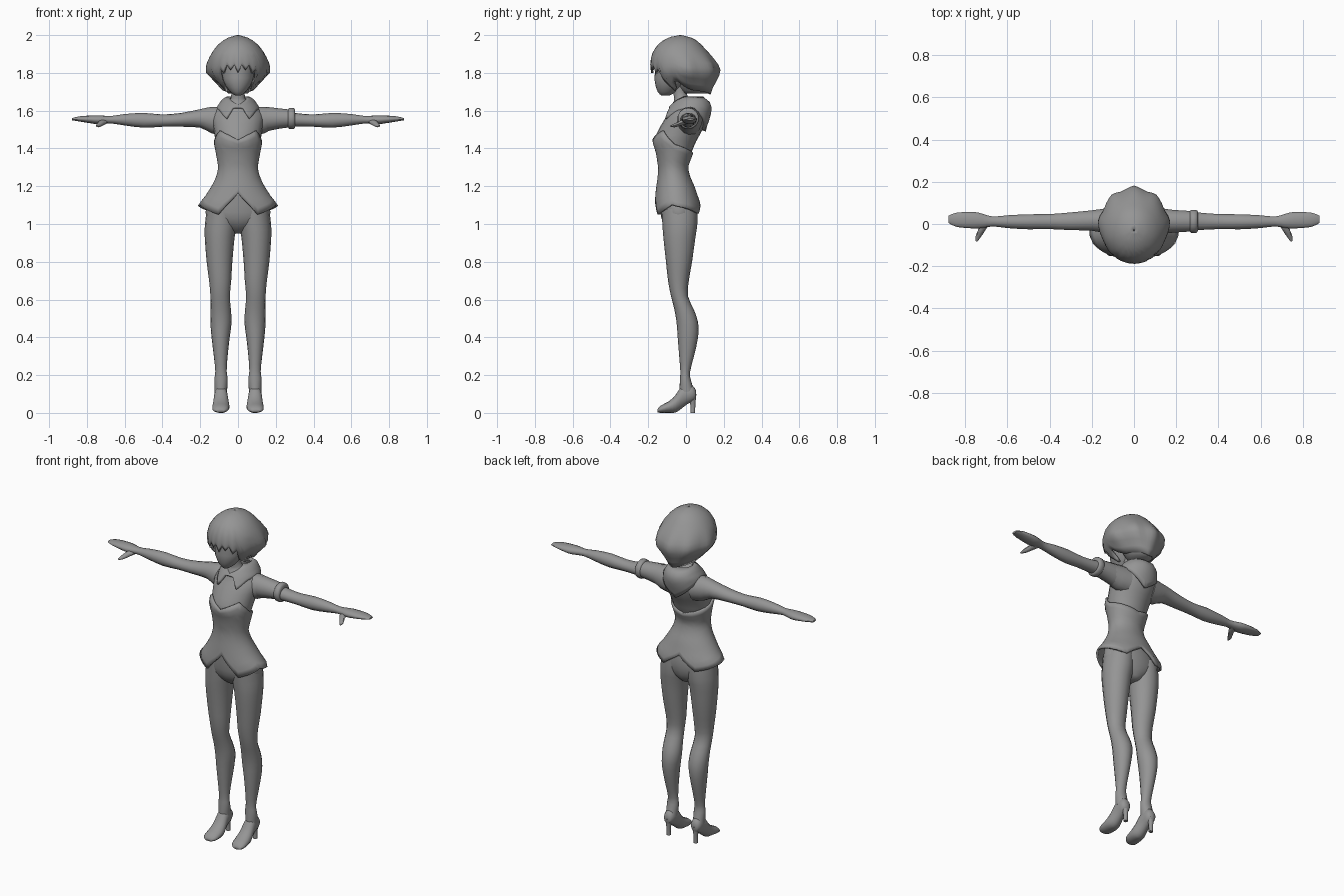
import bpy, bmesh, math

grey = bpy.data.materials.new("plain grey")
grey.diffuse_color = (0.3, 0.3, 0.3, 1)


def lerp_table(table, t):
    """Piecewise-linear lookup in rows of (key, values...)."""
    table = sorted(table)
    if t <= table[0][0]:
        return table[0][1:]
    for r0, r1 in zip(table, table[1:]):
        if t <= r1[0]:
            f = (t - r0[0]) / (r1[0] - r0[0])
            return tuple(a + (b - a) * f for a, b in zip(r0[1:], r1[1:]))
    return table[-1][1:]


def smooth(rows, steps=2):
    """Catmull-Rom resampling of cross-section rows."""
    out = []
    for i in range(len(rows) - 1):
        p = [rows[max(i - 1, 0)], rows[i], rows[i + 1], rows[min(i + 2, len(rows) - 1)]]
        for s in range(steps):
            t = s / steps
            out.append(tuple(0.5 * (2 * b + (c - a) * t + (2 * a - 5 * b + 4 * c - d) * t * t
                                    + (3 * b - a - 3 * c + d) * t ** 3) for a, b, c, d in zip(*p)))
    return out + [tuple(rows[-1])]


def finish(name, bm, mirror=False, thick=0):
    bmesh.ops.recalc_face_normals(bm, faces=bm.faces)
    me = bpy.data.meshes.new(name)
    bm.to_mesh(me)
    bm.free()
    me.materials.append(grey)
    ob = bpy.data.objects.new(name, me)
    bpy.context.collection.objects.link(ob)
    if thick:
        m = ob.modifiers.new("thickness", 'SOLIDIFY')
        m.thickness, m.offset = thick, -1
    if mirror:
        ob.modifiers.new("mirror", 'MIRROR')
    bpy.ops.object.select_all(action='DESELECT')
    ob.select_set(True)
    bpy.context.view_layer.objects.active = ob
    bpy.ops.object.shade_smooth_by_angle(angle=math.radians(50))
    return ob


def skin(bm, rings):
    n = len(rings[0])
    for r0, r1 in zip(rings, rings[1:]):
        for i in range(n):
            j = (i + 1) % n
            bm.faces.new((r0[i], r0[j], r1[j], r1[i]))


def tube(name, axis, rows, n=14, mirror=False):
    """Closed loft along an axis; rows are (position, a_min, a_max, b_min, b_max)."""
    bm = bmesh.new()
    rings = []
    for t, a0, a1, b0, b1 in smooth(rows):
        ring = []
        for i in range(n):
            g = 2 * math.pi * i / n
            a = (a0 + a1) / 2 + (a1 - a0) / 2 * math.sin(g)
            b = (b0 + b1) / 2 - (b1 - b0) / 2 * math.cos(g)
            ring.append(bm.verts.new({'x': (t, a, b), 'y': (a, t, b), 'z': (a, b, t)}[axis]))
        rings.append(ring)
    skin(bm, rings)
    bm.faces.new(rings[0])
    bm.faces.new(rings[-1])
    return finish(name, bm, mirror)


def shell(name, profile, top, hem, n=48, rows=12, thick=0.012, ripple=None):
    """Open garment: profile rows (z, half_width, y_front, y_back), edges set by angle from the front."""
    bm = bmesh.new()
    rings = []
    for k in range(rows + 1):
        ring = []
        for i in range(n):
            g = 2 * math.pi * i / n
            deg = math.degrees(min(g, 2 * math.pi - g))
            z0, z1 = lerp_table(top, deg)[0], lerp_table(hem, deg)[0]
            z = z0 + (z1 - z0) * (k / rows) ** (1.6 if ripple else 1)
            w, y0, y1 = lerp_table(profile, z)
            s = ripple(deg, z) if ripple else 1
            ring.append(bm.verts.new((s * w * math.sin(g),
                                      (y0 + y1) / 2 - s * (y1 - y0) / 2 * math.cos(g), z)))
        rings.append(ring)
    skin(bm, rings)
    return finish(name, bm, thick=thick)


# Torso, hips and neck
body = [(0.95, .03, -.06, .02), (0.98, .09, -.10, .045), (1.03, .165, -.13, .06),
        (1.10, .165, -.14, .06), (1.20, .13, -.145, .035), (1.30, .095, -.138, .0),
        (1.38, .108, -.15, .03), (1.44, .12, -.168, .055), (1.50, .128, -.145, .088),
        (1.56, .14, -.11, .105), (1.60, .125, -.085, .105), (1.64, .075, -.07, .08),
        (1.665, .038, -.062, .01), (1.73, .034, -.075, .005)]
tube("torso", 'z', [(z, -w, w, a, b) for z, w, a, b in body], 20)

# Head
head = [(1.68, .014, -.13, -.09), (1.70, .042, -.15, -.05), (1.75, .076, -.165, .0),
        (1.80, .086, -.165, .04), (1.88, .09, -.16, .06), (1.95, .06, -.11, .04)]
tube("head", 'z', [(z, -w, w, a, b) for z, w, a, b in head], 20)

# Bodice with zigzag top and flared pointed hem
bodice = [(1.05, .21, -.168, .085), (1.10, .212, -.168, .08), (1.15, .172, -.163, .062),
          (1.20, .14, -.157, .045), (1.25, .115, -.15, .022), (1.30, .104, -.147, .01),
          (1.38, .118, -.16, .04), (1.44, .13, -.18, .065), (1.50, .136, -.158, .095)]
shell("bodice", bodice,
      [(0, 1.445), (20, 1.47), (45, 1.495), (90, 1.42), (140, 1.39), (180, 1.37)],
      [(0, 1.165), (30, 1.05), (52, 1.075), (75, 1.105), (105, 1.09), (150, 1.055), (180, 1.13)])

# Draped collar, longer at the back
shell("collar", [(1.675, .06, -.03, .09), (1.66, .085, -.055, .12), (1.62, .112, -.09, .137),
                 (1.57, .125, -.122, .13), (1.50, .138, -.16, .105)],
      [(0, 1.63), (20, 1.65), (45, 1.675), (180, 1.675)],
      [(0, 1.62), (14, 1.62), (30, 1.56), (55, 1.60), (90, 1.615), (130, 1.57), (180, 1.49)],
      rows=6, thick=.02)

# Hair cap with strands, side locks and back tips
tips = [(0, 0), (70, 0), (100, 1), (115, .2), (143, 1), (160, .2), (180, 1)]


def ripple(deg, z):
    amount = max(0, 1 - abs(z - 1.815) / .1)
    return 1 + .12 * amount * lerp_table(tips, deg)[0]


shell("hair", [(2.0, .004, -.034, -.026), (1.99, .045, -.085, .02), (1.97, .082, -.125, .06),
               (1.94, .115, -.158, .09), (1.90, .142, -.18, .125), (1.85, .157, -.19, .155),
               (1.80, .157, -.185, .165), (1.76, .125, -.165, .155), (1.69, .07, -.09, .13)],
      [(0, 2.0), (180, 2.0)],
      [(0, 1.80), (8, 1.845), (15, 1.815), (23, 1.845), (31, 1.79), (39, 1.83), (50, 1.695),
       (62, 1.72), (70, 1.77), (82, 1.73), (95, 1.71), (180, 1.685)], rows=14, ripple=ripple)
# Closed underside of the hair behind the neck
tube("hair_underside", 'z', [(1.69, -.05, .05, -.01, .115), (1.73, -.09, .09, -.04, .14),
                             (1.80, -.12, .12, -.05, .14)], 16)

# Arms with hands and thumbs
tube("arm", 'x', [(.08, -.05, .085, 1.47, 1.62), (.14, -.045, .075, 1.48, 1.62), (.20, -.033, .066, 1.51, 1.608),
                  (.30, -.03, .056, 1.515, 1.588), (.40, -.025, .048, 1.515, 1.58),
                  (.50, -.026, .047, 1.51, 1.588), (.60, -.02, .042, 1.522, 1.582),
                  (.67, -.012, .036, 1.532, 1.572), (.72, -.02, .05, 1.53, 1.574),
                  (.76, -.022, .058, 1.53, 1.575), (.84, -.015, .055, 1.543, 1.57),
                  (.88, .005, .04, 1.549, 1.56)], mirror=True)
tube("thumb", 'y', [(-.083, .742, .75, 1.514, 1.522), (-.06, .725, .752, 1.512, 1.532),
                    (-.03, .705, .74, 1.52, 1.548), (.01, .68, .73, 1.53, 1.56)], 8, mirror=True)

# Single short sleeve with its band
tube("sleeve", 'x', [(.15, -.045, .07, 1.49, 1.62), (.22, -.04, .066, 1.505, 1.612),
                     (.28, -.036, .062, 1.512, 1.605)])
tube("sleeve_band", 'x', [(.265, -.036, .062, 1.512, 1.604), (.272, -.044, .068, 1.503, 1.614),
                          (.295, -.044, .068, 1.503, 1.614), (.303, -.034, .06, 1.512, 1.6)])

# Legs
tube("leg", 'z', [(1.08, .005, .165, -.13, .06), (1.00, .005, .175, -.125, .06), (.93, .018, .176, -.12, .05),
                  (.80, .03, .166, -.106, .032), (.70, .036, .153, -.095, .015),
                  (.62, .043, .146, -.08, .01), (.55, .038, .146, -.062, .04),
                  (.48, .034, .146, -.05, .064), (.40, .044, .14, -.044, .064),
                  (.30, .055, .128, -.036, .042), (.22, .06, .12, -.03, .022),
                  (.18, .055, .125, -.032, .024), (.11, .058, .124, -.035, .045)], 16, mirror=True)

# High-heeled shoes
tube("shoe", 'y', [(-.152, .075, .118, .004, .018), (-.135, .053, .134, .0, .038),
                   (-.09, .045, .136, .0, .062), (-.055, .048, .132, .002, .095),
                   (-.025, .054, .127, .022, .14), (.005, .057, .124, .045, .15),
                   (.035, .06, .122, .06, .145), (.052, .072, .11, .075, .12)], mirror=True)
tube("heel", 'z', [(.0, .078, .104, .024, .048), (.05, .078, .104, .022, .05),
                   (.10, .066, .116, .005, .055)], 8, mirror=True)
